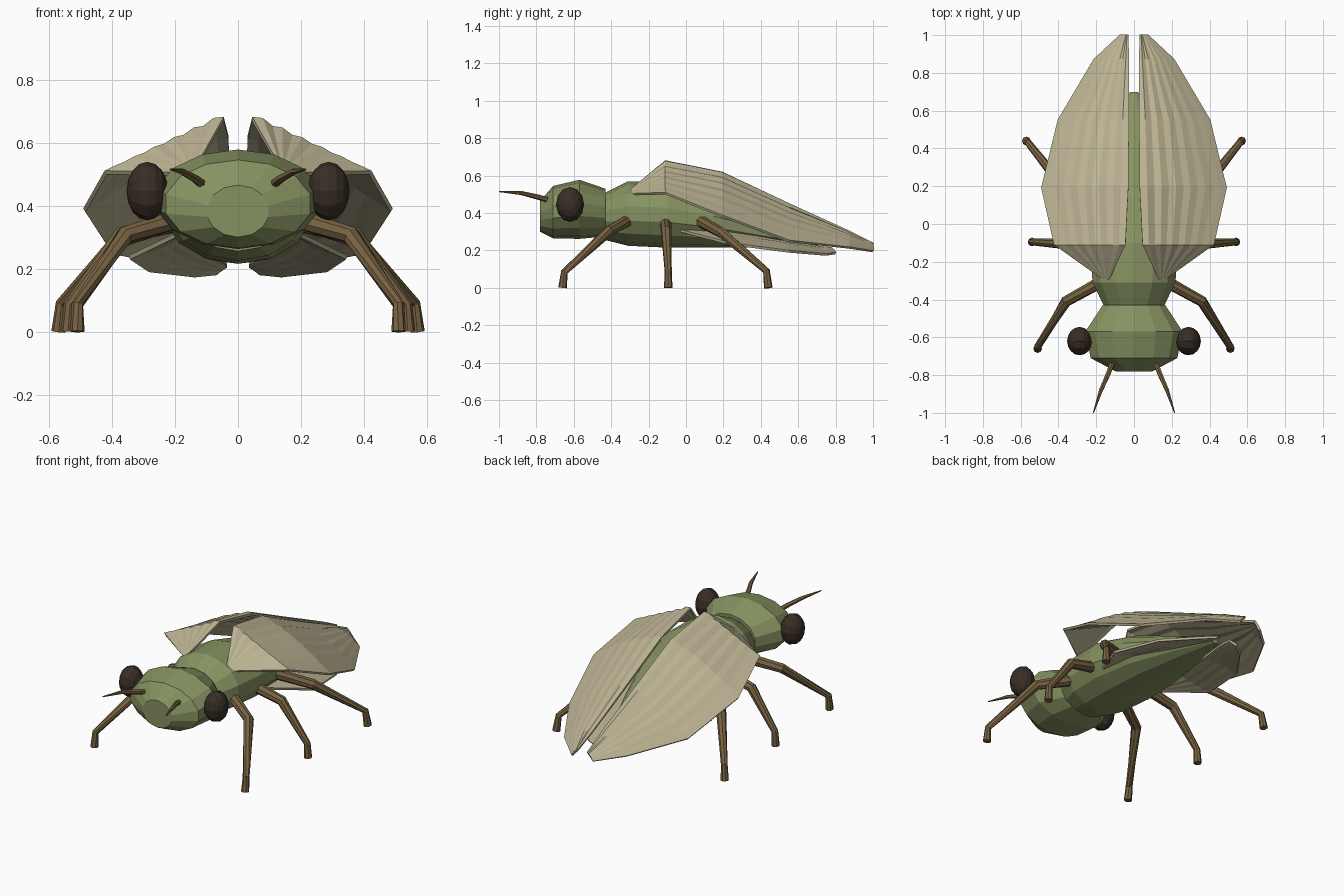
import bpy, bmesh, math
from mathutils import Vector

cube = bpy.data.objects.get("Cube")
if cube:
    bpy.data.objects.remove(cube, do_unlink=True)


def material(name, rgb):
    m = bpy.data.materials.new(name)
    m.use_nodes = True
    m.diffuse_color = (*rgb, 1)
    bsdf = next(n for n in m.node_tree.nodes if n.type == "BSDF_PRINCIPLED")
    bsdf.inputs["Base Color"].default_value = (*rgb, 1)
    bsdf.inputs["Roughness"].default_value = 0.8
    return m


GREEN = material("moss green", (0.24, 0.29, 0.12))
WING = material("pale straw", (0.50, 0.45, 0.29))
BROWN = material("leg brown", (0.19, 0.125, 0.055))
DARK = material("eye dark brown", (0.04, 0.027, 0.019))


def finish(name, bm, mat):
    bmesh.ops.recalc_face_normals(bm, faces=bm.faces)
    me = bpy.data.meshes.new(name)
    bm.to_mesh(me)
    bm.free()
    me.materials.append(mat)
    ob = bpy.data.objects.new(name, me)
    bpy.context.collection.objects.link(ob)
    return ob


def loft(name, rings, mat, closed=True):
    """Skin a list of point rings; closed rings are capped at both ends."""
    bm = bmesh.new()
    rows = [[bm.verts.new(p) for p in r] for r in rings]
    n = len(rows[0])
    for a, b in zip(rows, rows[1:]):
        for i in range(n if closed else n - 1):
            j = (i + 1) % n
            bm.faces.new((a[i], a[j], b[j], b[i]))
    if closed:
        bm.faces.new(rows[0])
        bm.faces.new(rows[-1])
    return finish(name, bm, mat)


def body_part(name, stations, sides=14):
    """Stations are y, half width, top z, bottom z."""
    rings = []
    for y, w, top, bottom in stations:
        angles = [math.tau * i / sides for i in range(sides)]
        rings.append([(w * math.sin(a), y, (top + bottom) / 2 + (top - bottom) / 2 * math.cos(a))
                      for a in angles])
    return loft(name, rings, GREEN)


def tube(name, points, radii, mat, side, sides=8):
    """Tapered tube with mitred joints."""
    pts = [Vector((p[0] * side, p[1], p[2])) for p in points]
    rings = []
    for i, (p, r) in enumerate(zip(pts, radii)):
        before = (p - pts[i - 1]).normalized() if i else Vector()
        after = (pts[i + 1] - p).normalized() if i + 1 < len(pts) else Vector()
        d = (before + after).normalized()
        u = d.cross(Vector((0, 1, 0.3))).normalized()
        v = d.cross(u)
        rings.append([p + r * (u * math.cos(math.tau * k / sides) + v * math.sin(math.tau * k / sides))
                      for k in range(sides)])
    return loft(name, rings, mat)


def wing(name, stations, side, bulge, pleat, columns=12):
    """Stations are inner point, outer point; pleats run lengthwise."""
    rows = []
    for k, (inner, outer) in enumerate(stations):
        a, b = Vector(inner), Vector(outer)
        span = min(1, (b - a).length / 0.3)
        row = []
        for i in range(columns + 1):
            t = i / columns
            p = a.lerp(b, t)
            p.z += span * (bulge * (k > 1) * math.sin(math.pi * t)
                           + pleat * (i % 2) * (1 - t))
            row.append((p.x * side, p.y, p.z))
        rows.append(row)
    ob = loft(name, rows, WING, closed=False)
    mod = ob.modifiers.new("thickness", "SOLIDIFY")
    mod.thickness = 0.014
    mod.offset = 0
    return ob


# Head and tapering body
body_part("head", [(-0.78, 0.10, 0.465, 0.30), (-0.71, 0.235, 0.545, 0.265),
                   (-0.57, 0.265, 0.578, 0.262), (-0.43, 0.17, 0.53, 0.275)])
body_part("body", [(-0.43, 0.165, 0.51, 0.255), (-0.31, 0.225, 0.57, 0.225),
                   (-0.1, 0.24, 0.565, 0.215), (0.15, 0.21, 0.49, 0.215),
                   (0.45, 0.12, 0.36, 0.215), (0.7, 0.022, 0.25, 0.215)])

LEGS = {
    "front_leg": [(0.18, -0.31, 0.36), (0.36, -0.41, 0.305), (0.51, -0.65, 0.085), (0.51, -0.66, 0)],
    "middle_leg": [(0.18, -0.11, 0.35), (0.37, -0.105, 0.305), (0.535, -0.095, 0.085), (0.54, -0.095, 0)],
    "rear_leg": [(0.18, 0.07, 0.36), (0.37, 0.19, 0.295), (0.56, 0.43, 0.09), (0.57, 0.44, 0)],
}
FOREWING = [((0.13, -0.29, 0.525), (0.17, -0.285, 0.50)),
            ((0.045, -0.11, 0.675), (0.42, -0.11, 0.505)),
            ((0.03, 0.19, 0.615), (0.488, 0.19, 0.385)),
            ((0.027, 0.55, 0.445), (0.40, 0.55, 0.25)),
            ((0.027, 0.87, 0.295), (0.21, 0.87, 0.215)),
            ((0.032, 1.0, 0.235), (0.07, 1.0, 0.195))]
HINDWING = [((0.17, -0.03, 0.315), (0.20, -0.03, 0.305)),
            ((0.16, 0.2, 0.30), (0.345, 0.24, 0.235)),
            ((0.09, 0.5, 0.25), (0.285, 0.55, 0.195)),
            ((0.04, 0.7, 0.22), (0.14, 0.75, 0.178)),
            ((0.035, 0.78, 0.21), (0.07, 0.80, 0.185))]

for side, label in ((1, "left"), (-1, "right")):
    # Legs and antennae
    for leg, pts in LEGS.items():
        tube(f"{label}_{leg}", pts, (0.032, 0.029, 0.019, 0.023), BROWN, side)
    tube(f"{label}_antenna", [(0.11, -0.72, 0.465), (0.135, -0.79, 0.485),
                              (0.175, -0.88, 0.507), (0.215, -1.0, 0.515)],
         (0.015, 0.014, 0.011, 0.003), BROWN, side, sides=6)

    # Flattened round eyes
    bm = bmesh.new()
    bmesh.ops.create_uvsphere(bm, u_segments=12, v_segments=8, radius=1)
    for v in bm.verts:
        x, y, z = v.co
        v.co = (side * (0.288 + 0.066 * z), -0.62 + 0.075 * y, 0.446 + 0.093 * x)
    finish(f"{label}_eye", bm, DARK)

    # Folded wings
    wing(f"{label}_forewing", FOREWING, side, 0.025, 0.012)
    wing(f"{label}_hindwing", HINDWING, side, 0.01, 0.006, columns=8)
